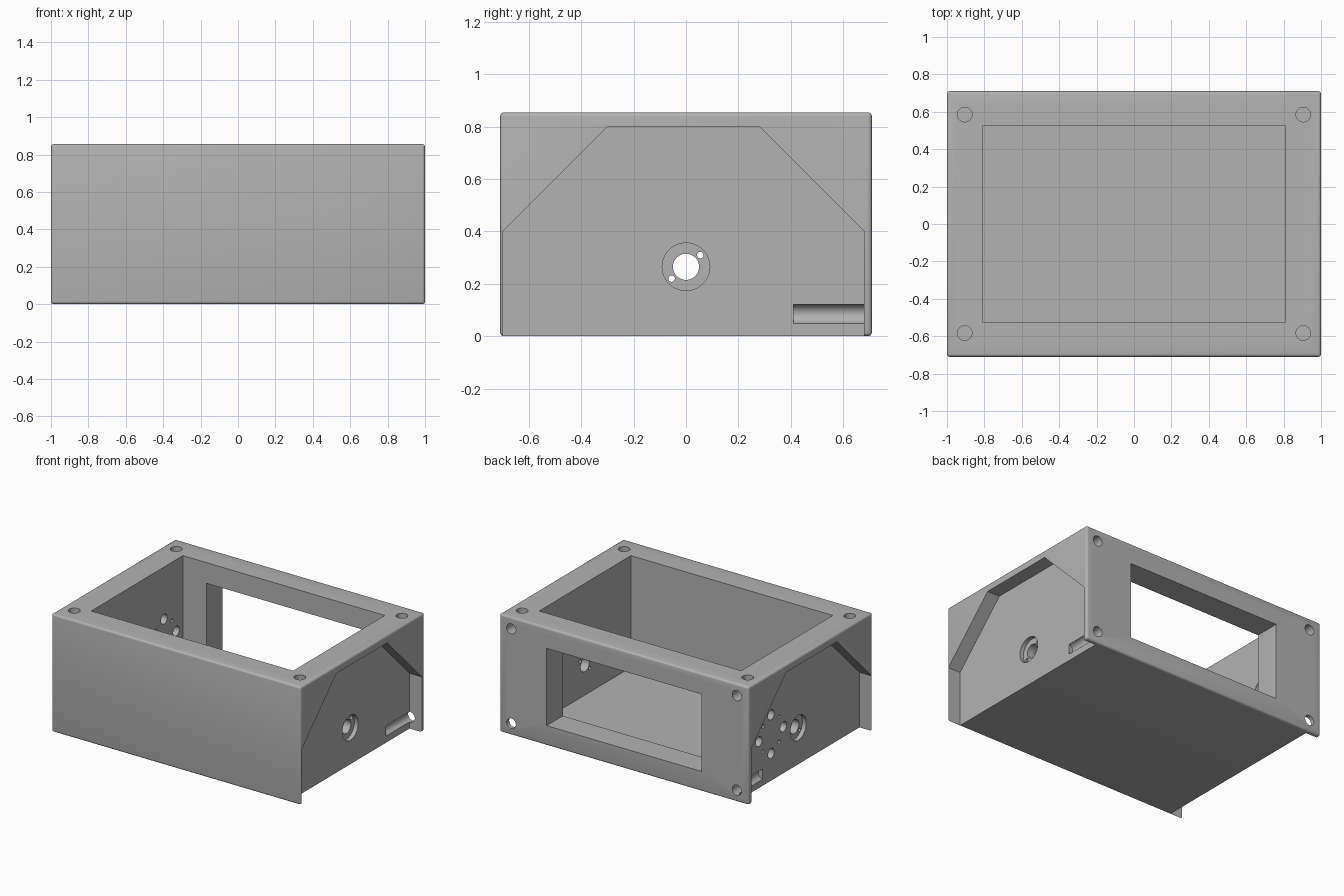
import bpy, bmesh, math
from mathutils import Matrix, Vector

cube = bpy.data.objects.get("Cube")
if cube:
    bpy.data.objects.remove(cube, do_unlink=True)

W, D, H = 1.0, 0.71, 0.855      # half width, half depth, height
RECESS = 0.9                    # outer x of the recessed side panels
CAVITY_X, CAVITY_Y = 0.81, 0.525
SCREW_X, SCREW_DEPTH = 0.905, 0.3

grey = bpy.data.materials.new("plain_grey")
grey.use_nodes = True
grey.diffuse_color = (0.45, 0.45, 0.45, 1)
grey.node_tree.nodes["Principled BSDF"].inputs["Base Color"].default_value = grey.diffuse_color


def add_object(name, bm):
    bmesh.ops.recalc_face_normals(bm, faces=bm.faces)
    mesh = bpy.data.meshes.new(name)
    bm.to_mesh(mesh)
    bm.free()
    mesh.materials.append(grey)
    obj = bpy.data.objects.new(name, mesh)
    bpy.context.collection.objects.link(obj)
    return obj


def box(name, low, high, bevel=0):
    low, high = Vector(low), Vector(high)
    bm = bmesh.new()
    size = Matrix.Diagonal((high - low).to_4d())
    bmesh.ops.create_cube(bm, size=1, matrix=Matrix.Translation((low + high) / 2) @ size)
    if bevel:
        bmesh.ops.bevel(bm, geom=bm.edges[:], offset=bevel, segments=4, profile=0.5, affect='EDGES')
    return add_object(name, bm)


def cylinder(name, start, end, radius, sides=40):
    start, end = Vector(start), Vector(end)
    axis = end - start
    turn = axis.to_track_quat('Z', 'Y').to_matrix().to_4x4()
    bm = bmesh.new()
    bmesh.ops.create_cone(bm, cap_ends=True, segments=sides, radius1=radius, radius2=radius,
                          depth=axis.length, matrix=Matrix.Translation((start + end) / 2) @ turn)
    return add_object(name, bm)


def side_prism(name, outline, x0, x1):
    bm = bmesh.new()
    face = bm.faces.new([bm.verts.new((x0, y, z)) for y, z in outline])
    moved = bmesh.ops.extrude_face_region(bm, geom=[face])["geom"]
    bmesh.ops.translate(bm, vec=(x1 - x0, 0, 0),
                        verts=[v for v in moved if isinstance(v, bmesh.types.BMVert)])
    return add_object(name, bm)


# Rounded outer block
enclosure = box("enclosure", (-W, -D, 0), (W, D, H), bevel=0.015)


def cut(cutter):
    mod = enclosure.modifiers.new("cut", 'BOOLEAN')
    mod.operation = 'DIFFERENCE'
    mod.solver = 'EXACT'
    mod.object = cutter
    bpy.context.view_layer.objects.active = enclosure
    bpy.ops.object.modifier_apply(modifier=mod.name)
    bpy.data.objects.remove(cutter, do_unlink=True)


# Interior, open at the top, and the back window
cut(box("cavity", (-CAVITY_X, -CAVITY_Y, 0.045), (CAVITY_X, CAVITY_Y, 1)))
cut(box("window", (-0.62, 0.3, 0.145), (0.62, 1, 0.705)))

# Side recesses with sloped shoulders
outline = [(-0.7, -0.1), (0.68, -0.1), (0.68, 0.4), (0.28, 0.8), (-0.3, 0.8), (-0.7, 0.4)]
for side in (-1, 1):
    cut(side_prism("side_recess", outline, side * RECESS, side * 1.2))

# Screw holes in the top and back corners
for side in (-1, 1):
    x = side * SCREW_X
    for y in (-0.583, 0.585):
        cut(cylinder("top_screw_hole", (x, y, H - SCREW_DEPTH), (x, y, 1), 0.039))
    for z in (0.085, 0.77):
        cut(cylinder("back_screw_hole", (x, D - SCREW_DEPTH, z), (x, 1, z), 0.037))


def side_hole(side, y, z, radius, inner=0.7):
    cut(cylinder("side_hole", (side * inner, y, z), (side * 0.96, y, z), radius))


# Counterbored shaft hole with two pin holes on each side
for side in (-1, 1):
    side_hole(side, 0, 0.265, 0.091, inner=0.87)
    side_hole(side, 0, 0.265, 0.05)
    for s in (-1, 1):
        side_hole(side, s * 0.055, 0.265 + s * 0.045, 0.0125)

# Connector hole ring on one side: large holes alternating with small ones
for i in range(8):
    angle = i * math.pi / 4
    reach, radius = (0.13, 0.0125) if i % 2 else (0.14, 0.036)
    side_hole(-1, 0.31 + reach * math.cos(angle), 0.337 + reach * math.sin(angle), radius)

# Smooth the rounded edges and bores only
bpy.ops.object.select_all(action='DESELECT')
enclosure.select_set(True)
bpy.context.view_layer.objects.active = enclosure
bpy.ops.object.shade_smooth_by_angle(angle=math.radians(30))
